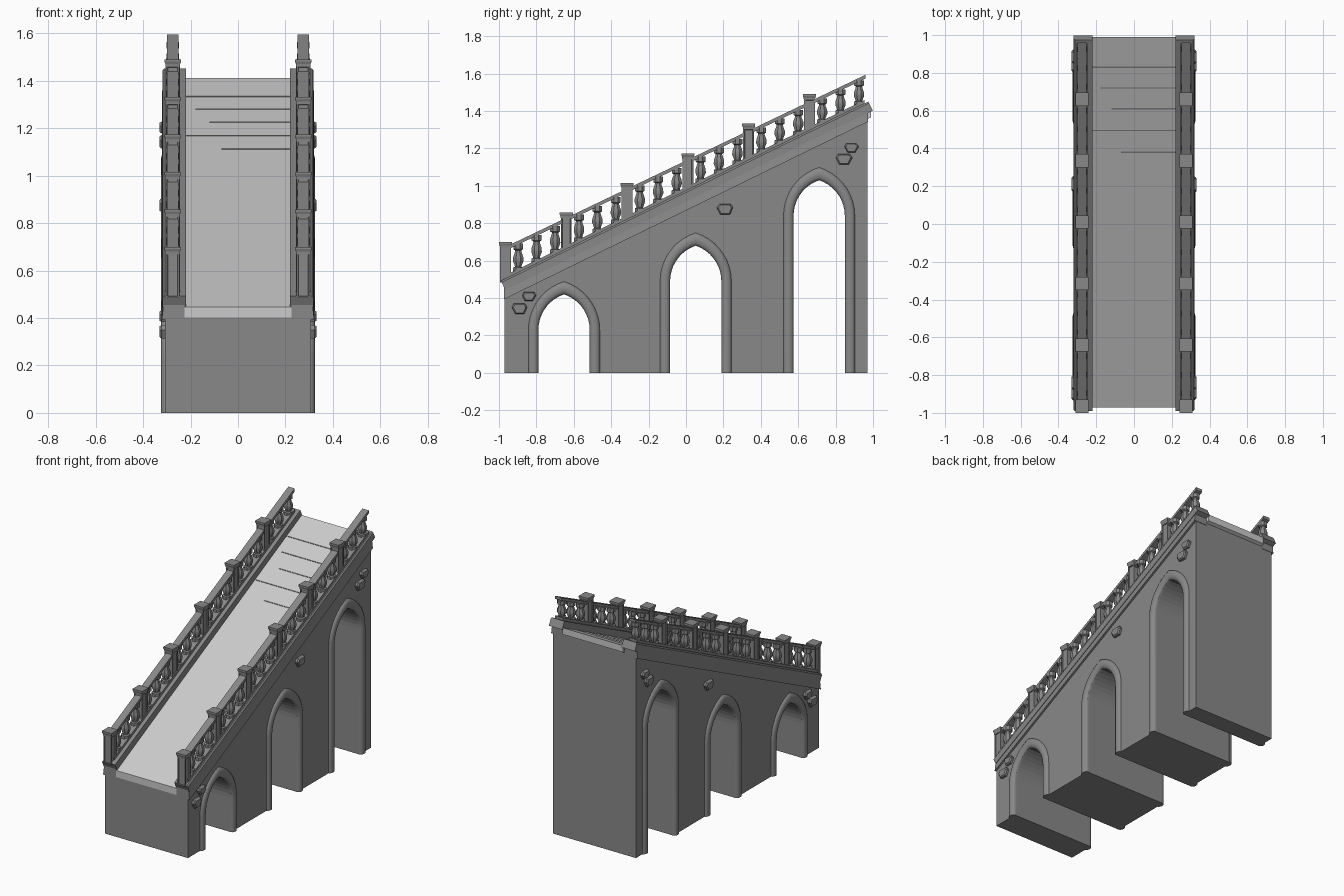
import bpy, bmesh, math, random

if "Cube" in bpy.data.objects:
    bpy.data.objects.remove(bpy.data.objects["Cube"])

random.seed(4)
SLOPE = 0.488

# Dark stone for everything but the paler walkway
stone = bpy.data.materials.new("dark_stone")
stone.diffuse_color = (0.25, 0.25, 0.25, 1)
stone.use_nodes = True
stone.node_tree.nodes["Principled BSDF"].inputs["Base Color"].default_value = stone.diffuse_color


def curb_z(y):
    return 0.975 + SLOPE * y


def finish(name, bm, smooth=None, mat=stone):
    bmesh.ops.recalc_face_normals(bm, faces=bm.faces[:])
    me = bpy.data.meshes.new(name)
    bm.to_mesh(me)
    bm.free()
    ob = bpy.data.objects.new(name, me)
    bpy.context.collection.objects.link(ob)
    if mat:
        me.materials.append(mat)
    if smooth:
        bpy.ops.object.select_all(action='DESELECT')
        bpy.context.view_layer.objects.active = ob
        ob.select_set(True)
        bpy.ops.object.shade_smooth_by_angle(angle=math.radians(smooth))
    return ob


def loft(bm, rings, cap=True):
    """Skin closed rings of points; returns the side faces."""
    vs = [[bm.verts.new(p) for p in r] for r in rings]
    sides = []
    for a, b in zip(vs, vs[1:]):
        n = len(a)
        for i in range(n):
            j = (i + 1) % n
            sides.append(bm.faces.new((a[i], a[j], b[j], b[i])))
    if cap:
        bm.faces.new(vs[0])
        bm.faces.new(vs[-1])
    return sides


def ring(x, y, z, r, n):
    """Regular ring; for n = 4, r is the half width of the square."""
    k = r / math.cos(math.pi / n)
    return [(x + k * math.cos(math.pi * (2 * i + 1) / n),
             y + k * math.sin(math.pi * (2 * i + 1) / n), z) for i in range(n)]


def sloped(name, s, profile, y0, y1, zfun, lean=0.0, mat=stone):
    """Extrude an x-z profile up the slope, ends optionally leaning."""
    bm = bmesh.new()
    loft(bm, [[(s * x, y - lean * dz, zfun(y - lean * dz) + dz) for x, dz in profile]
              for y in (y0, y1)])
    return finish(name, bm, mat=mat)


def arch_path(yc, apex, hw, h, n=9):
    """Pointed arch from left foot over the apex to the right foot."""
    R = (h * h + hw * hw) / (2 * hw)
    spring = apex - h
    end = math.acos((R - hw) / R)
    half = [(hw, 0)] + [(hw - R + R * math.cos(end * i / n), spring + R * math.sin(end * i / n))
                        for i in range(n + 1)]
    return [(yc - a, z) for a, z in half] + [(yc + a, z) for a, z in half[-2::-1]]


ARCHES = [(-0.652, 0.42), (0.052, 0.68), (0.712, 1.03)]

# Solid wall body with three arched passages
outline = [(-0.97, 0)]
for yc, apex in ARCHES:
    outline += arch_path(yc, apex, 0.138, 0.19)
outline += [(0.97, 0), (0.97, 1.385), (-0.97, 0.435)]
bm = bmesh.new()
loft(bm, [[(x, y, z) for y, z in outline] for x in (-0.308, 0.308)])
bm.normal_update()
bmesh.ops.triangulate(bm, faces=[f for f in bm.faces if len(f.verts) > 4], ngon_method='EAR_CLIP')
finish("arched_wall", bm)

# Sloped walkway and its worn step edges
deck_z = lambda y: 0.925 + 0.492 * y
sloped("walkway", 1, [(-0.225, 0), (0.225, 0), (0.225, -0.045), (-0.225, -0.045)],
       -0.972, 0.99, deck_z, mat=None)
for y, x0 in [(0.83, -0.22), (0.72, -0.18), (0.61, -0.12), (0.495, -0.22), (0.38, -0.07)]:
    sloped("step_edge", 1, [(x0, 0.002), (0.22, 0.002), (0.22, -0.01), (x0, -0.01)],
           y - 0.003, y + 0.003, deck_z)

# Baluster silhouette: (fraction of height, radius)
VASE = [(0, .027), (.14, .027), (.17, .018), (.22, .019), (.38, .028), (.52, .027),
        (.70, .018), (.76, .017), (.80, .026), (1, .026)]
STONES = [(-0.89, 0.345, 0.042), (-0.84, 0.41, 0.036), (0.21, 0.877, 0.042),
          (0.845, 1.145, 0.042), (0.885, 1.205, 0.036)]
X = 0.275

for s, side in ((1, "right"), (-1, "left")):
    # Coping and fascia below it
    sloped("coping_" + side, s, [(0.22, 0), (0.312, 0), (0.319, -0.01), (0.319, -0.06), (0.22, -0.06)],
           -0.99, 0.975, curb_z, lean=0.4)
    sloped("fascia_" + side, s, [(0.225, -0.03), (0.312, -0.03), (0.321, -0.107), (0.225, -0.107)],
           -0.972, 0.972, curb_z)
    # Plinth strip under balusters and the handrail
    sloped("plinth_" + side, s, [(X - .03, .018), (X + .03, .018), (X + .03, -.01), (X - .03, -.01)],
           -0.96, 0.955, curb_z)
    sloped("handrail_" + side, s,
           [(X - .024, 0), (X + .024, 0), (X + .024, -.02), (X - .024, -.02)],
           -0.965, 0.96, lambda y: 1.135 + 0.478 * y)

    for i in range(6):
        yp = -0.965 + 0.325 * i
        top = 0.70 + 0.158 * i
        # Post with recessed panels and a flared cap
        bm = bmesh.new()
        body = loft(bm, [ring(s * X, yp, z, 0.029, 4) for z in (curb_z(yp) - 0.02, top - 0.025)])
        bmesh.ops.recalc_face_normals(bm, faces=bm.faces[:])
        bmesh.ops.inset_individual(bm, faces=body, thickness=0.010, depth=0)
        bmesh.ops.inset_individual(bm, faces=body, thickness=0.002, depth=-0.005)
        loft(bm, [ring(s * X, yp, top + dz, r, 4) for dz, r in
                  ((-.030, .030), (-.020, .031), (-.010, .035), (0, .035))])
        finish("post_" + side, bm)
        # Three balusters after each post
        for off in (0.068, 0.166, 0.265):
            y = yp + off
            z0, z1 = curb_z(y) + 0.005, 1.12 + 0.478 * y
            bm = bmesh.new()
            loft(bm, [ring(s * X, y, z0 + t * (z1 - z0), r, 8) for t, r in VASE])
            finish("baluster_" + side, bm, 35)

    # Rounded arch mouldings
    for yc, apex in ARCHES:
        inner = arch_path(yc, apex, 0.137, 0.19)
        outer = arch_path(yc, apex + 0.07, 0.192, 0.26)
        bm = bmesh.new()
        rings = []
        for (ya, za), (yb, zb) in zip(inner, outer):
            section = [(s * 0.295, ya, za)]
            for k in range(7):
                a = math.pi * k / 6
                t = 0.5 - 0.5 * math.cos(a)
                section.append((s * (0.305 + 0.02 * math.sin(a)),
                                ya + (yb - ya) * t, za + (zb - za) * t))
            section.append((s * 0.295, yb, zb))
            rings.append(section)
        loft(bm, rings)
        finish("arch_moulding_" + side, bm, 40)

    # Loose-looking stones standing out of the wall
    for y, z, r in STONES:
        shape = [(r * random.uniform(.95, 1.1) * math.cos(a), r * .9 * math.sin(a))
                 for a in (0.15, 0.75, 2.4, 3.0, 4.1, 5.3)]
        bm = bmesh.new()
        loft(bm, [[(s * x, y + k * a, z + k * b) for a, b in shape]
                  for x, k in ((0.295, 1), (0.322, 1), (0.330, 0.8))])
        finish("wall_stone_" + side, bm)
